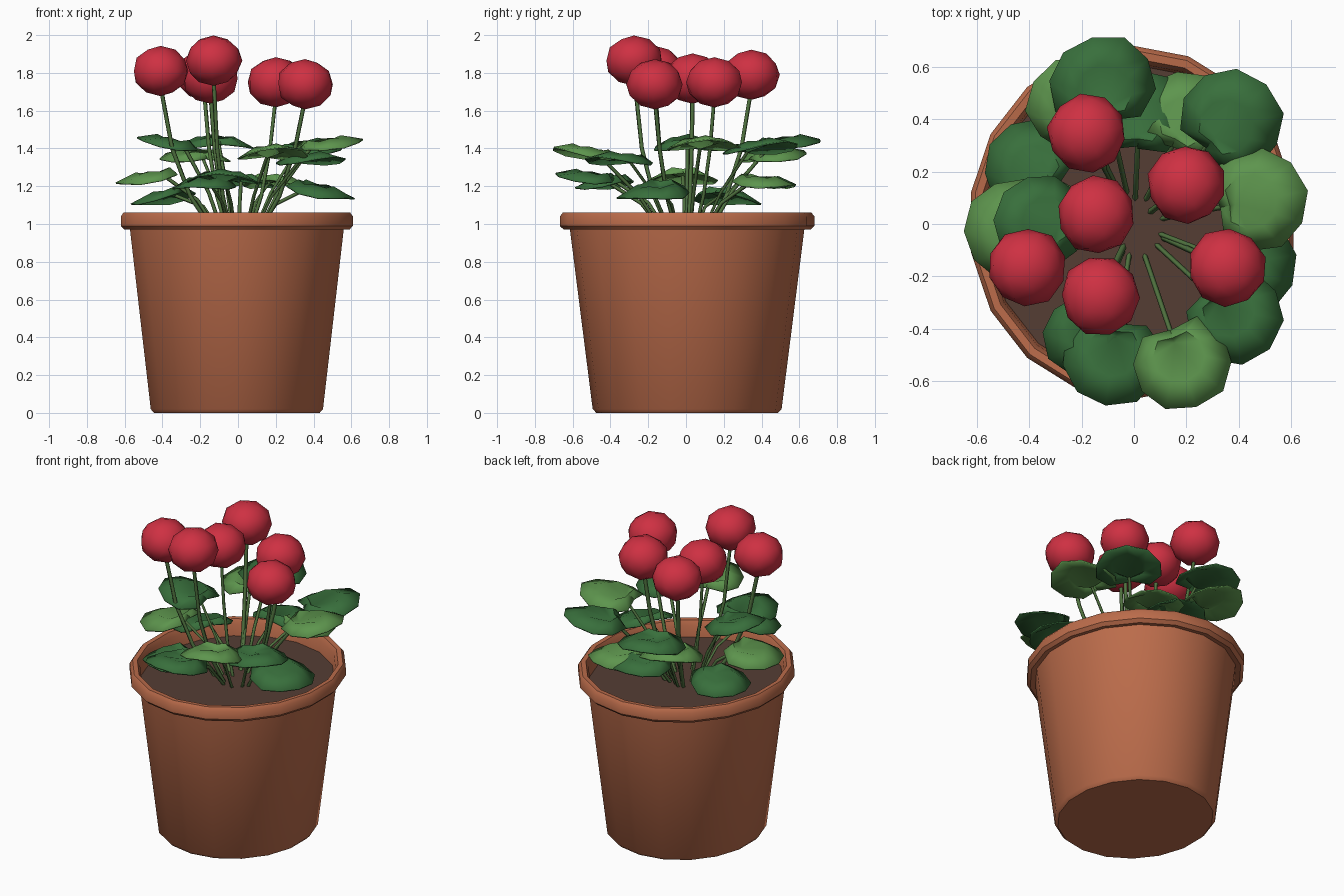
import bpy, bmesh, math, random
from mathutils import Vector

if "Cube" in bpy.data.objects:
    bpy.data.objects.remove(bpy.data.objects["Cube"])

random.seed(4)


def mat(name, rgb):
    m = bpy.data.materials.new(name)
    m.diffuse_color = (*rgb, 1)
    m.use_nodes = True
    m.node_tree.nodes["Principled BSDF"].inputs["Base Color"].default_value = m.diffuse_color
    return m


CLAY = mat("terracotta", (0.50, 0.15, 0.07))
SOIL = mat("soil", (0.09, 0.048, 0.034))
RED = mat("red_petals", (0.62, 0.03, 0.055))
DARK = mat("dark_leaf", (0.04, 0.16, 0.045))
LIGHT = mat("light_leaf", (0.11, 0.30, 0.075))
STEM = mat("stem_green", (0.08, 0.17, 0.05))


def add(name, bm, material, angle=40):
    me = bpy.data.meshes.new(name)
    bmesh.ops.recalc_face_normals(bm, faces=bm.faces)
    bm.to_mesh(me)
    bm.free()
    ob = bpy.data.objects.new(name, me)
    bpy.context.collection.objects.link(ob)
    me.materials.append(material)
    bpy.context.view_layer.objects.active = ob
    ob.select_set(True)
    bpy.ops.object.shade_smooth_by_angle(angle=math.radians(angle))
    ob.select_set(False)
    return ob


def lathe(name, profile, material, sides=18, oval=1.08):
    bm = bmesh.new()
    rings = []
    for r, z in profile:
        rings.append([bm.verts.new((r * math.cos(2 * math.pi * (i + .5) / sides) - .006,
                                    r * oval * math.sin(2 * math.pi * (i + .5) / sides) + .006, z))
                      for i in range(sides)])
    for a, b in zip(rings, rings[1:]):
        for i in range(sides):
            j = (i + 1) % sides
            bm.faces.new((a[i], a[j], b[j], b[i]))
    bm.faces.new(rings[0])
    bm.faces.new(rings[-1])
    return add(name, bm, material)


def stem(name, points, radius):
    cu = bpy.data.curves.new(name, "CURVE")
    cu.dimensions = "3D"
    cu.bevel_depth = radius
    cu.bevel_resolution = 0
    sp = cu.splines.new("POLY")
    sp.points.add(len(points) - 1)
    for p, co in zip(sp.points, points):
        p.co = (*co, 1)
    cu.materials.append(STEM)
    bpy.context.collection.objects.link(bpy.data.objects.new(name, cu))


# Pot with rolled rim, slightly oval, and the soil inside
lathe("pot", [(.445, 0), (.463, .02), (.575, .975), (.605, .97), (.624, .99), (.624, 1.04),
              (.608, 1.062), (.58, 1.06), (.565, 1.03), (.555, .94)], CLAY)
lathe("soil", [(.558, .945), (.558, .96)], SOIL)

# Flower heads on arched stalks
flowers = [(-.18, .345, 1.79), (-.145, .035, 1.77), (-.41, -.165, 1.81),
           (-.13, -.275, 1.865), (.2, .15, 1.75), (.355, -.165, 1.74)]
for n, (x, y, z) in enumerate(flowers):
    bm = bmesh.new()
    bmesh.ops.create_icosphere(bm, subdivisions=2, radius=1)
    turn = random.random() * 6
    for v in bm.verts:
        c = v.co.copy()
        k = random.uniform(.97, 1.04)
        v.co = (x + k * .149 * (c.x * math.cos(turn) - c.y * math.sin(turn)),
                y + k * .149 * (c.x * math.sin(turn) + c.y * math.cos(turn)), z + .133 * c.z)
    add(f"flower_{n}", bm, RED, 60)
    stem(f"flower_stalk_{n}", [(x * .3, y * .3, .95), (x * .62, y * .62, 1.15),
                               (x * .85, y * .85, 1.4), (x, y, z - .08)], .012)

# Rounded leaves: centre x, y, inner z, outer z, radius, material
leaves = [(-.12, .53, 1.43, 1.46, .19, DARK), (-.22, .46, 1.35, 1.40, .18, LIGHT),
          (.02, .42, 1.25, 1.22, .17, DARK), (.37, .39, 1.39, 1.45, .19, DARK),
          (.2, .41, 1.25, 1.22, .17, LIGHT), (.47, .09, 1.41, 1.46, .19, LIGHT),
          (.44, -.17, 1.23, 1.15, .18, DARK), (.38, -.35, 1.34, 1.37, .18, DARK),
          (.18, -.53, 1.36, 1.42, .18, LIGHT), (-.08, -.51, 1.24, 1.28, .18, DARK),
          (-.18, -.43, 1.25, 1.21, .16, DARK), (-.47, -.02, 1.29, 1.23, .18, LIGHT),
          (-.40, .22, 1.19, 1.12, .17, DARK), (-.36, .01, 1.41, 1.47, .17, DARK)]
for n, (x, y, z0, z1, r, material) in enumerate(leaves):
    out = Vector((x, y, 0)).normalized()
    side = Vector((-out.y, out.x, 0))

    def point(u, v, dz=0):
        z = z0 + (z1 - z0) * (u + 1) / 2 - .025 * v * v + dz
        p = Vector((x, y, 0)) + (out * u + side * v) * r
        return Vector((p.x, p.y, z))

    bm = bmesh.new()
    heart = bm.verts.new(point(-.45, 0, -.02))
    mid, rim = [], []
    for i in range(11):
        a = math.pi * (i / 5.0)
        u, v = -math.cos(a), math.sin(a)
        if i in (0, 10):
            u = -.75
        k = random.uniform(.96, 1.05)
        mid.append(bm.verts.new(point(u * .55 - .15, v * .55, .015 + .01 * (i % 2))))
        rim.append(bm.verts.new(point(u * k, v * k * 1.06, -.01)))
    for i in range(10):
        bm.faces.new((heart, mid[i], mid[i + 1]))
        bm.faces.new((mid[i], rim[i], rim[i + 1], mid[i + 1]))
    bmesh.ops.remove_doubles(bm, verts=bm.verts, dist=.001)
    ob = add(f"leaf_{n}", bm, material, 60)
    s = ob.modifiers.new("thickness", "SOLIDIFY")
    s.thickness = .008
    tip = point(-.45, 0, -.02)
    stem(f"leaf_stalk_{n}", [(x * .22, y * .22, .95), (tip.x * .55, tip.y * .55, 1.06 + (z0 - 1.1) * .35),
                             (tip.x, tip.y, tip.z)], .01)
